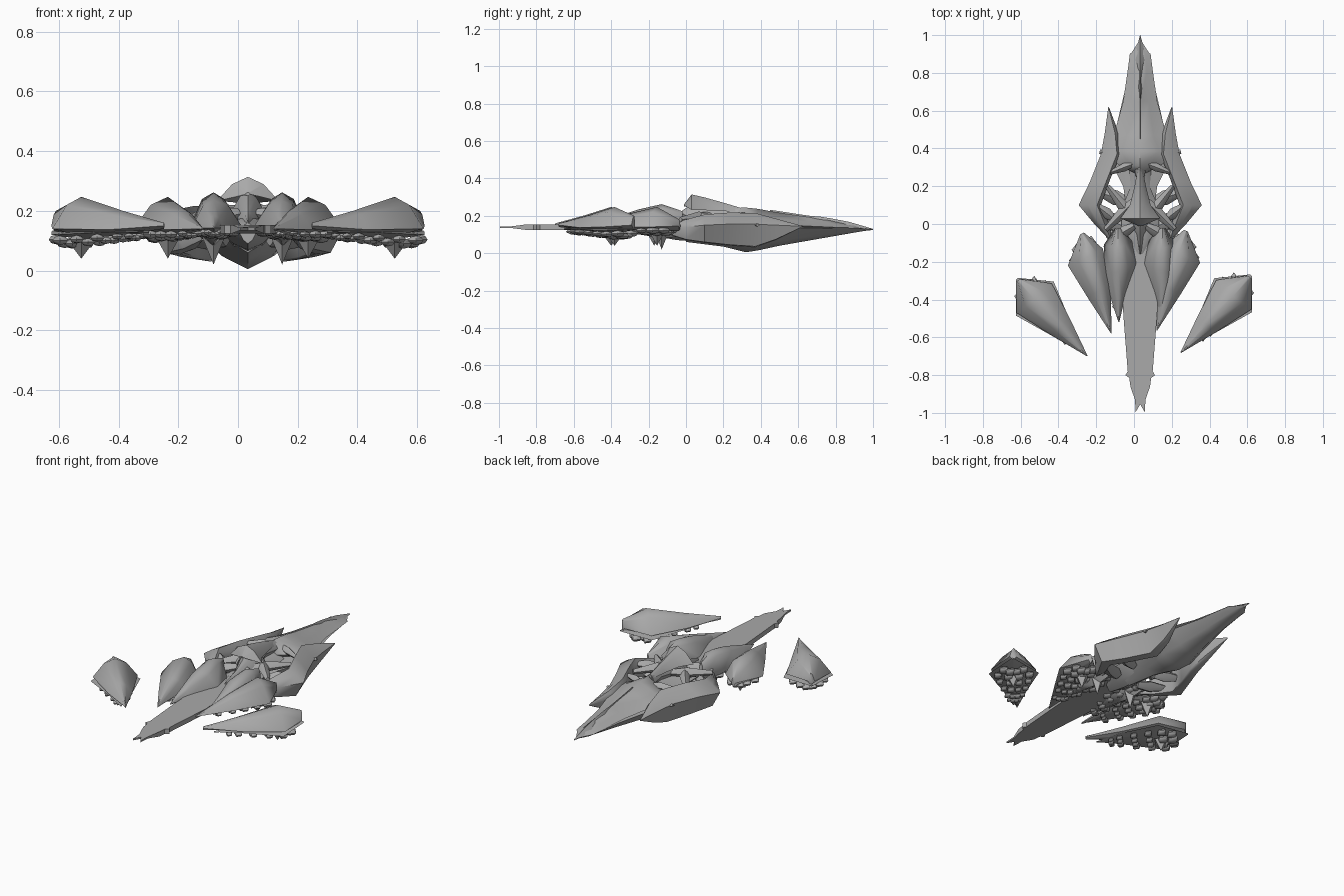
import bpy, bmesh, math, random
from mathutils import Vector

random.seed(4)
CX = 0.033  # centre plane of the hull
grey = bpy.data.materials.new("hull grey")
grey.diffuse_color = (0.4, 0.4, 0.4, 1)


def finish(name, bm, angle=35):
    bmesh.ops.remove_doubles(bm, verts=bm.verts, dist=0.0004)
    bmesh.ops.recalc_face_normals(bm, faces=bm.faces)
    me = bpy.data.meshes.new(name)
    bm.to_mesh(me)
    bm.free()
    me.materials.append(grey)
    me.polygons.foreach_set("use_smooth", [True] * len(me.polygons))
    me.set_sharp_from_angle(angle=math.radians(angle))
    ob = bpy.data.objects.new(name, me)
    bpy.context.collection.objects.link(ob)
    return ob


def loft(name, stations, bulge=0.0, low=0.0, flip=None, dy=0.0, angle=35):
    """Ridged body. Station: left rim x,y, right rim x,y, ridge x,y, top, rim, bottom z."""
    bm = bmesh.new()
    rings = []
    for lx, ly, rx, ry, px, py, zt, zr, zb in stations:
        a, b = Vector((lx, ly, zr)), Vector((rx, ry, zr))
        t, k = Vector((px, py, zt)), Vector((px, py, zb))
        up, dn = Vector((0, 0, bulge * (zt - zr))), Vector((0, 0, low * (zb - zr)))
        ring = [a, a.lerp(t, .5) + up, t, b.lerp(t, .5) + up,
                b, b.lerp(k, .5) + dn, k, a.lerp(k, .5) + dn]
        if flip is not None:
            ring = [Vector((2 * flip - v.x, v.y + dy, v.z)) for v in ring]
        rings.append([bm.verts.new(v) for v in ring])
    for r, s in zip(rings, rings[1:]):
        for i in range(8):
            j = (i + 1) % 8
            bm.faces.new((r[i], r[j], s[j], s[i]))
    bm.faces.new(rings[0])
    bm.faces.new(rings[-1])
    return finish(name, bm, angle)


def centred(rows):
    """Symmetric stations from (y, half width, top, rim, bottom)."""
    return [(CX - w, y, CX + w, y, CX, y, t, r, b) for y, w, t, r, b in rows]


def pair(name, stations, cx, dy=0.0, **kw):
    loft(name + "_left", stations, **kw)
    loft(name + "_right", stations, flip=cx, dy=dy, **kw)


def blade(name, p, q, w, h):
    """Broad diamond strut between two points, mirrored over the hull plane."""
    p, q = Vector(p), Vector(q)
    n = Vector((-(q - p).y, (q - p).x, 0)).normalized()
    st = []
    for t, s in ((0, .6), (.4, 1), (1, .45)):
        c, d = p.lerp(q, t), n * w * s
        st.append((c.x - d.x, c.y - d.y, c.x + d.x, c.y + d.y, c.x, c.y, c.z + h * s, c.z, c.z - h * s))
    pair(name, st, CX, bulge=.15, low=.15)


def scales(name, stations, rows, cols, size, cx, tip, dy=0.0):
    """Rows of overlapping faceted scales under a pod, plus a keel spike."""
    for side in (0, 1):
        bm = bmesh.new()
        for i in range(rows):
            u = .55 + i / rows * (len(stations) - 1.8)
            k = int(u)
            f, g = stations[k], stations[k + 1]
            s = [a + (b - a) * (u - k) for a, b in zip(f, g)]
            taper = 1 - .55 * i / rows
            for j in range(cols):
                v = .16 + .68 * j / (cols - 1)
                r = size * taper * random.uniform(.9, 1.1)
                c = Vector((s[0] + (s[2] - s[0]) * v, s[1] + (s[3] - s[1]) * v,
                            s[7] - .008 - .026 * math.sin(math.pi * v) * taper))
                res = bmesh.ops.create_uvsphere(bm, u_segments=4, v_segments=4, radius=1)
                for w in res["verts"]:
                    x, y, z = w.co
                    w.co = c + Vector((x * r, y * r * 1.3, z * r * .6))
        s = stations[1]
        base = s[7] - .02
        cone = bmesh.ops.create_cone(bm, segments=4, radius1=.045, radius2=0, depth=base - tip)
        for w in cone["verts"]:
            w.co = Vector((s[4] + w.co.x, s[5] + w.co.y, (base + tip) / 2 - w.co.z))
        if side:
            for w in bm.verts:
                w.co = Vector((2 * cx - w.co.x, w.co.y + dy, w.co.z))
        finish(name + ("_right" if side else "_left"), bm, 50)


# Rear hull: upper deck, belly and tail
loft("rear_deck", centred([
    (.27, .03, .24, .17, .14), (.31, .11, .245, .175, .13), (.385, .2, .237, .16, .12),
    (.47, .14, .221, .155, .12), (.65, .09, .195, .145, .12), (.8, .068, .172, .138, .12),
    (.9, .055, .152, .135, .12), (.93, .02, .145, .133, .122)]), bulge=-.05, angle=50)
loft("rear_belly", centred([
    (.0, .06, .14, .12, .06), (.2, .09, .15, .12, .035), (.32, .15, .15, .13, .005),
    (.385, .18, .15, .135, .015), (.5, .13, .15, .135, .04), (.7, .083, .145, .135, .075),
    (.9, .05, .14, .133, .11), (.96, .012, .135, .13, .12)]), low=.2, angle=50)
loft("tail_spine", centred([
    (.45, .004, .232, .19, .15), (.66, .012, .20, .16, .13), (.72, .022, .195, .155, .12),
    (.77, .012, .187, .15, .12), (.87, .035, .168, .14, .11), (1.0, .001, .13, .127, .124)]))

# Long side blades sweeping back
wing = [
    (-.125, -.09, -.115, -.09, -.12, -.09, .16, .14, .10),
    (-.21, .0, -.13, .0, -.155, .0, .18, .14, .07),
    (-.293, .1, -.175, .1, -.195, .1, .207, .15, .055),
    (-.235, .22, -.125, .24, -.145, .23, .217, .155, .04),
    (-.175, .37, -.07, .37, -.09, .37, .215, .155, .03),
    (-.155, .48, -.08, .48, -.1, .48, .185, .15, .07),
    (-.136, .62, -.133, .62, -.135, .62, .146, .144, .14)]
pair("side_blade", wing, CX, bulge=.1, low=.45, angle=50)
blade("notch_spike", (-.08, .36, .16), (-.182, .383, .15), .025, .015)

# Flat forward prow with forked tip
bm = bmesh.new()
half = [(.03, -.08), (.07, -.15), (.1, -.3), (.088, -.5), (.066, -.78), (.078, -.8),
        (.058, -.815), (.052, -.86), (.028, -.93), (.024, -.995)]
outline = [(CX + x, y) for x, y in half] + [(CX, -.955)] + [(CX - x, y) for x, y in reversed(half)]
face = bm.faces.new([bm.verts.new((x, y, .125)) for x, y in outline])
ext = bmesh.ops.extrude_face_region(bm, geom=[face])
for v in ext["geom"]:
    if isinstance(v, bmesh.types.BMVert):
        v.co.z = .153
for v in bm.verts:  # pinch the fork to a point
    if v.co.y < -.9:
        v.co.z = .139 + (v.co.z - .139) * .35
finish("prow", bm, 30)

# Canopy and its flared hood
loft("canopy", centred([
    (-.16, .004, .17, .15, .13), (-.06, .022, .2, .16, .12), (.03, .055, .262, .2, .12),
    (.1, .045, .27, .2, .13), (.2, .014, .25, .2, .16), (.29, .03, .245, .2, .16)]), bulge=.25)
loft("canopy_hood", centred([
    (-.01, .01, .262, .255, .25), (.03, .105, .314, .232, .285), (.1, .055, .298, .23, .27),
    (.2, .03, .27, .225, .245), (.3, .012, .24, .22, .22)]), bulge=.2, low=-.1)
loft("core", centred([(-.16, .03, .16, .13, .09), (-.05, .1, .18, .14, .07),
                      (.08, .10, .18, .14, .06), (.2, .05, .18, .14, .06),
                      (.3, .06, .19, .14, .05)]), bulge=.2, low=.2)

# Crossing struts around the core
for i, (p, q, w, h) in enumerate([
        ((.0, .32, .2), (-.13, .27, .19), .022, .025), ((-.0, .02, .19), (-.14, .2, .18), .03, .03),
        ((.01, .13, .2), (-.15, -.03, .18), .03, .03), ((.0, -.01, .19), (-.12, -.08, .17), .03, .03),
        ((-.11, .03, .16), (-.2, .1, .17), .03, .03),
        ((-.04, .12, .1), (-.19, .17, .11), .04, .035), ((-.04, -.02, .1), (-.19, .05, .1), .05, .03)]):
    blade(f"strut_{i + 1}", p, q, w, h)

# Inner nacelles flanking the prow
inner = [
    (-.10, -.02, -.07, -.02, -.085, -.02, .225, .15, .09),
    (-.16, -.11, -.01, -.09, -.082, -.13, .262, .15, .08),
    (-.155, -.27, .015, -.21, -.08, -.25, .235, .145, .1),
    (-.115, -.42, -.045, -.38, -.08, -.4, .185, .142, .12),
    (-.082, -.52, -.078, -.52, -.08, -.52, .146, .143, .14)]
pair("inner_nacelle", inner, CX, bulge=.3, angle=60)
scales("inner_scales", inner, 6, 4, .033, CX, .02)

# Outer nacelles
outer = [
    (-.285, -.055, -.265, -.045, -.275, -.05, .18, .145, .12),
    (-.35, -.22, -.165, -.13, -.235, -.17, .247, .14, .115),
    (-.245, -.39, -.125, -.31, -.18, -.35, .205, .137, .12),
    (-.122, -.58, -.118, -.58, -.12, -.58, .145, .14, .135)]
pair("outer_nacelle", outer, 0, .015, bulge=.25, angle=60)
scales("outer_scales", outer, 6, 4, .03, 0, .04, .015)

# Detached pods with a thin rim plate and scaled undersides
pod = [
    (-.625, -.31, -.595, -.29, -.61, -.295, .2, .15, .125),
    (-.622, -.47, -.435, -.315, -.525, -.4, .247, .14, .115),
    (-.435, -.59, -.335, -.51, -.385, -.55, .2, .137, .12),
    (-.25, -.7, -.246, -.697, -.248, -.698, .16, .15, .14)]
pair("pod_shell", pod, 0, .018, bulge=.25, angle=60)
rim = [(-.625, -.295, -.615, -.285, -.62, -.29, .135, .13, .125),
       (-.625, -.485, -.425, -.305, -.525, -.4, .135, .12, .105),
       (-.42, -.6, -.335, -.52, -.385, -.56, .135, .13, .12),
       (-.3, -.67, -.297, -.667, -.298, -.668, .135, .13, .125)]
pair("pod_rim", rim, 0, .018)
scales("pod_scales", rim, 6, 4, .03, 0, .04, .018)
